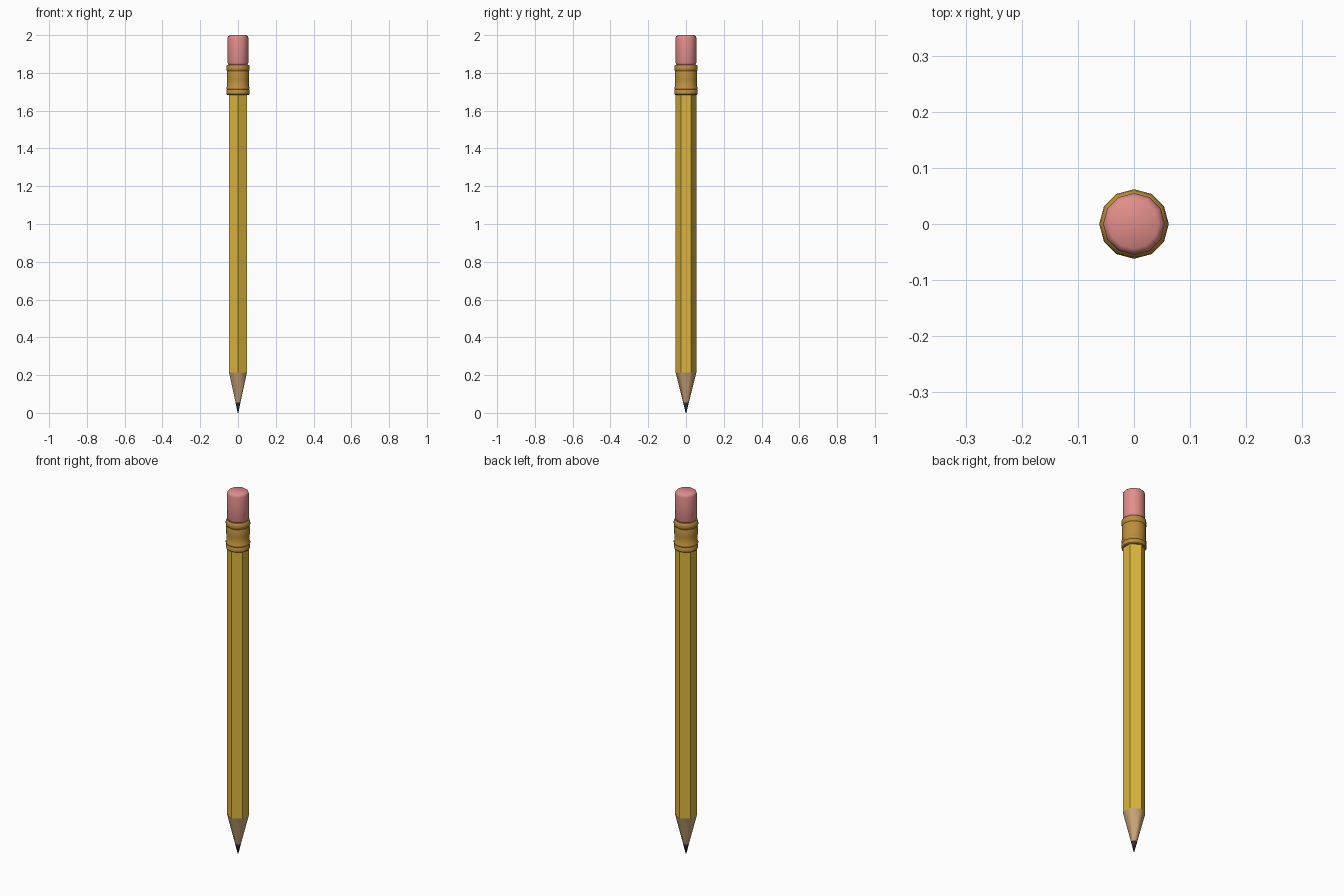
import bpy
import bmesh
from math import cos, sin, pi, radians

cube = bpy.data.objects.get("Cube")
if cube:
    bpy.data.objects.remove(cube, do_unlink=True)


def material(name, rgb):
    mat = bpy.data.materials.new(name)
    mat.use_nodes = True
    mat.diffuse_color = (*rgb, 1)
    mat.node_tree.nodes["Principled BSDF"].inputs["Base Color"].default_value = (*rgb, 1)
    return mat


def lathe(name, profile, sides, mat, angle):
    """Turn a bottom-to-top (radius, height) profile into a capped solid."""
    bm = bmesh.new()
    rings = []
    for r, z in profile:
        turns = [pi / 2 + 2 * pi * i / sides for i in range(sides)]
        rings.append([bm.verts.new((r * cos(a), r * sin(a), z)) for a in turns])
    for low, high in zip(rings, rings[1:]):
        for i in range(sides):
            j = (i + 1) % sides
            bm.faces.new((low[i], low[j], high[j], high[i]))
    bm.faces.new(rings[0][::-1])
    bm.faces.new(rings[-1])
    mesh = bpy.data.meshes.new(name)
    bm.to_mesh(mesh)
    bm.free()
    mesh.materials.append(mat)
    obj = bpy.data.objects.new(name, mesh)
    bpy.context.collection.objects.link(obj)
    # Smooth the round parts, keep hard edges sharp
    bpy.ops.object.select_all(action="DESELECT")
    obj.select_set(True)
    bpy.context.view_layer.objects.active = obj
    bpy.ops.object.shade_smooth_by_angle(angle=radians(angle))
    return obj


yellow = material("yellow_paint", (0.72, 0.46, 0.045))
brass = material("brass", (0.50, 0.27, 0.045))
pink = material("pink_rubber", (0.76, 0.27, 0.25))
wood = material("bare_wood", (0.60, 0.38, 0.19))
graphite = material("graphite", (0.03, 0.03, 0.035))

# Sharpened end: lead and wood cone
lathe("lead_tip", [(0.002, 0), (0.015, 0.055)], 6, graphite, 65)
lathe("wood_cone", [(0.015, 0.055), (0.055, 0.215)], 6, wood, 65)

# Six-sided painted shaft
lathe("shaft", [(0.055, 0.215), (0.055, 1.69)], 6, yellow, 30)

# Metal sleeve with a grooved band at each end
sleeve = [(0.057, 1.684), (0.061, 1.688), (0.061, 1.706), (0.058, 1.711),
          (0.062, 1.716), (0.062, 1.722), (0.058, 1.727), (0.059, 1.765),
          (0.059, 1.803), (0.057, 1.809), (0.061, 1.813), (0.062, 1.826),
          (0.060, 1.838), (0.055, 1.843)]
lathe("ferrule", sleeve, 12, brass, 42)

# Eraser with softened rims
eraser = [(0.045, 1.840), (0.052, 1.844), (0.055, 1.854),
          (0.055, 1.984), (0.052, 1.994), (0.044, 2.0)]
lathe("eraser", eraser, 12, pink, 50)
